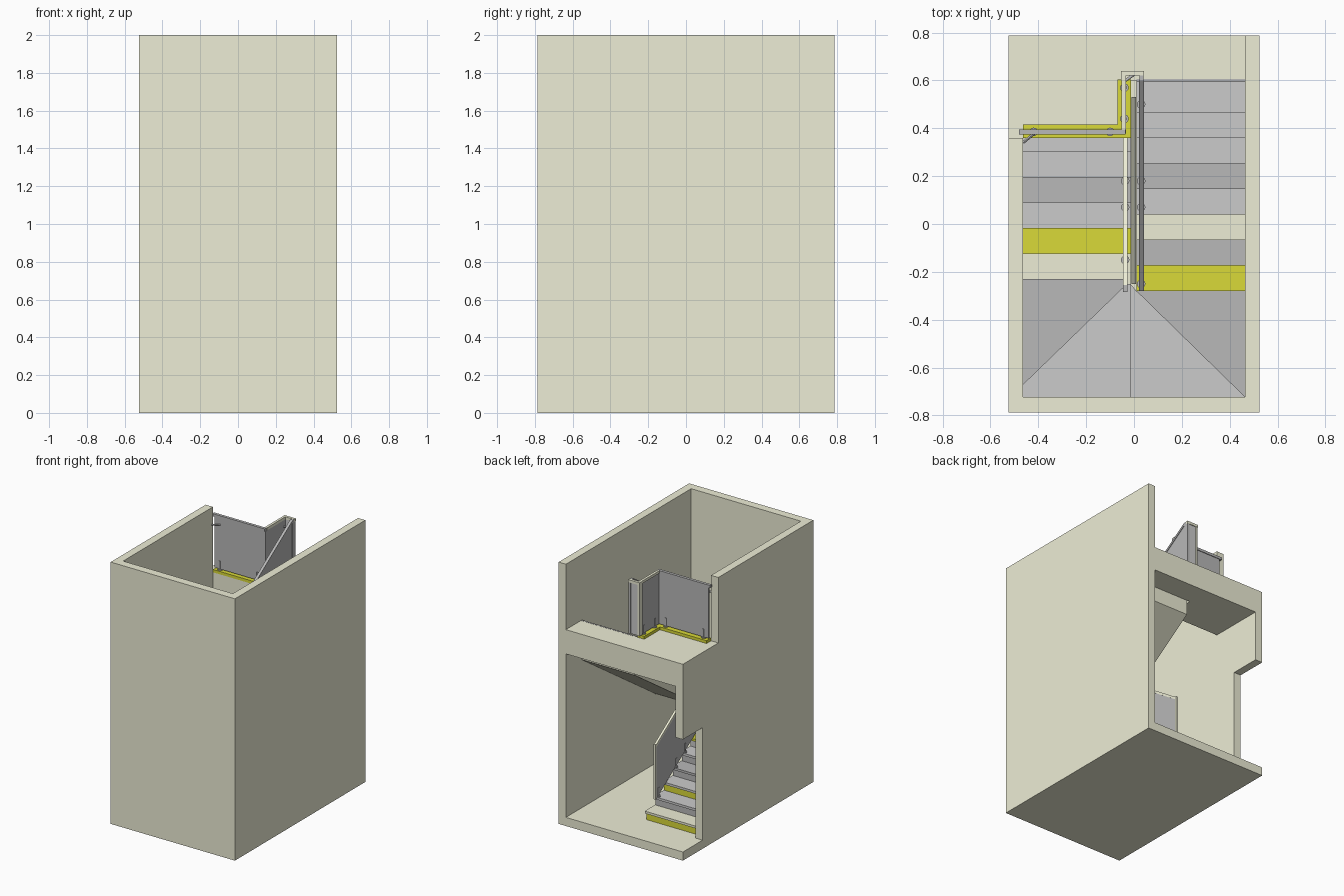
import bpy, bmesh, math
from mathutils import Vector

if "Cube" in bpy.data.objects:
    bpy.data.objects.remove(bpy.data.objects["Cube"])

def mat(name, c):
    m = bpy.data.materials.new(name)
    m.diffuse_color = (*c, 1)
    m.use_nodes = True
    m.node_tree.nodes["Principled BSDF"].inputs["Base Color"].default_value = m.diffuse_color
    return m

CREAM = mat("cream", (.85, .85, .67))
YELLOW = mat("yellow", (.70, .70, .04))
DARK = mat("dark_grey", (.48, .48, .48))
LIGHT = mat("light_grey", (.69, .69, .69))

def prism(name, pts, axis, lo, hi, m):
    """Extrude a 2D outline: axis x uses (y,z), axis y uses (x,z), axis z uses (x,y)."""
    place = {'x': lambda a, b, t: (t, a, b), 'y': lambda a, b, t: (a, t, b),
             'z': lambda a, b, t: (a, b, t)}[axis]
    bm = bmesh.new()
    f = bm.faces.new([bm.verts.new(place(a, b, lo)) for a, b in pts])
    ext = bmesh.ops.extrude_face_region(bm, geom=[f])
    vs = [v for v in ext['geom'] if isinstance(v, bmesh.types.BMVert)]
    bmesh.ops.translate(bm, verts=vs, vec=Vector(place(0, 0, hi - lo)))
    bmesh.ops.recalc_face_normals(bm, faces=bm.faces)
    me = bpy.data.meshes.new(name)
    bm.to_mesh(me)
    bm.free()
    ob = bpy.data.objects.new(name, me)
    me.materials.append(m)
    bpy.context.collection.objects.link(ob)
    return ob

def box(name, x0, x1, y0, y1, z0, z1, m):
    return prism(name, [(x0, y0), (x1, y0), (x1, y1), (x0, y1)], 'z', z0, z1, m)

def rod(name, p, q, r, m):
    p, q = Vector(p), Vector(q)
    bpy.ops.mesh.primitive_cylinder_add(vertices=12, radius=r, depth=(q - p).length, location=(p + q) / 2)
    ob = bpy.context.object
    ob.name = name
    ob.rotation_mode = 'QUATERNION'
    ob.rotation_quaternion = (q - p).to_track_quat('Z', 'Y')
    ob.data.materials.append(m)
    bpy.ops.object.shade_smooth_by_angle()

X, Y, XI, YI = .525, .787, .464, .724
FLOOR, TOP = .066, 1.5
RISE, GO = (TOP - FLOOR) / 20, .1065

# shaft: floor, walls, upper landing
box("floor", -X, X, -Y, Y, 0, FLOOR, CREAM)
box("front_wall", -X, X, -Y, -YI, FLOOR, 2, CREAM)
box("right_wall", XI, X, -YI, Y, FLOOR, 2, CREAM)
prism("left_wall", [(-YI, FLOOR), (.55, FLOOR), (.55, .925), (Y, .925), (Y, TOP), (.36, TOP),
                    (.36, 2), (-YI, 2)], 'x', -X, -XI, CREAM)
prism("upper_landing", [(-XI, .36), (-.012, .36), (-.012, .6), (XI, .6), (XI, Y), (-XI, Y)],
      'z', 1.315, TOP, CREAM)

# straight flights: treads with nosing, risers and a stepped concrete core
def flight(name, x0, x1, start, d, first, colours, risers, last=None):
    n = len(colours)
    core = []
    for i, (c, rc) in enumerate(zip(colours, risers)):
        z = FLOOR + RISE * (first + i)
        y = start + d * GO * i
        ye = last if (last and i == n - 1) else y + d * (GO + .02)
        box(f"{name}_tread_{i+1}", x0, x1, *sorted((y, ye)), z - .018, z, c)
        r0, r1 = y + d * .018, y + d * .034
        box(f"{name}_riser_{i+1}", x0 + .002, x1 - .002, *sorted((r0, r1)), z - RISE, z - .018, rc)
        core += [(r1, z - RISE - .009), (r1, z - .009)]
    end = last or start + d * GO * n
    z_end = FLOOR + RISE * (first + n - 1)
    core.append((end, z_end - .009))
    if first == 1:      # lower flight rests on the floor
        core[0] = (core[0][0], FLOOR)
        core += [(end, z_end - .28), (end + .33, FLOOR)]
    else:               # upper flight has a sloping soffit
        core += [(end, 1.2), (start, 1.2 - (end - start) * RISE / GO)]
    prism(name + "_core", core, 'x', x0 + .004, x1 - .004, CREAM)

L, D, C, W = LIGHT, DARK, CREAM, YELLOW
flight("lower_flight", -XI, -.012, .515, -1, 1, [C, L, L, D, L, W, C], [W, D, W, D, D, L, W])
flight("upper_flight", .01, XI, -.28, 1, 12, [W, D, C, L, D, L, L, L], [D, L, D, W, D, L, D, D], .6)
box("landing_riser", .01, XI, .594, .606, TOP - RISE, TOP + .001, DARK)

# winder treads around the turn
winders = [
    ([(-XI, -.23), (-.03, -.23), (-.03, -.25), (-XI, -.67)], DARK),
    ([(-.03, -.25), (-XI, -.67), (-XI, -YI), (-.015, -YI), (-.015, -.25)], LIGHT),
    ([(-.015, -.25), (-.015, -YI), (XI, -YI), (.01, -.28)], LIGHT),
    ([(.01, -.28), (XI, -YI), (XI, -.28)], DARK)]
for i, (pts, c) in enumerate(winders):
    z = FLOOR + RISE * (8 + i)
    prism(f"winder_tread_{i+1}", pts, 'z', z - .018, z, c)
    prism(f"winder_core_{i+1}", pts, 'z', z - .25, z - .018, CREAM)

# nosing lines used to place the sloped railings
SL = RISE / GO
low = lambda y: FLOOR + RISE + SL * (.515 - y)
up = lambda y: FLOOR + 12 * RISE + SL * (y + .28)

def sloped(name, line, y0, y1, b, t, x0, x1, m):
    prism(name, [(y0, line(y0) + b), (y1, line(y1) + b), (y1, line(y1) + t), (y0, line(y0) + t)],
          'x', x0, x1, m)

# lower railing
sloped("lower_rail_panel", low, .42, -.25, .0, .40, -.043, -.031, DARK)
sloped("lower_rail_cap", low, .425, -.255, .40, .42, -.046, -.028, CREAM)
box("lower_rail_end_post", -.046, -.028, .42, .432, low(.42), low(.42) + .42, CREAM)
box("lower_rail_top_post", -.046, -.028, -.285, -.25, low(-.25), low(-.25) + .42, DARK)

# upper flight railing and its stringer
sloped("upper_rail_panel", up, -.27, .6, .03, .40, .024, .036, DARK)
sloped("upper_rail_cap", up, -.28, .6, .40, .42, .020, .041, DARK)
sloped("upper_stringer", up, -.25, .53, -.12, .0, -.010, .009, CREAM)

# landing guard: panels, caps and the return between the two sides
B, T = 1.53, 1.94
box("guard_panel_side", -.046, -.034, .38, .62, B, T - .02, DARK)
box("guard_panel_front", -XI, -.034, .379, .391, B, T - .02, DARK)
box("guard_cap_side", -.053, -.034, .396, .62, T - .02, T, CREAM)
box("guard_cap_front", -.48, -.036, .374, .396, T - .02, T, DARK)
box("guard_return_cap", -.055, .041, .62, .64, T - .02, T, CREAM)
box("guard_return_panel", -.046, .036, .622, .634, B, T - .02, LIGHT)
for i, x in enumerate((-.054, .022)):
    box(f"guard_return_post_{i+1}", x, x + .018, .6, .638, B, T - .001, CREAM if i == 0 else DARK)

# yellow kerb along the landing edge
prism("landing_kerb", [(-XI, .36), (-.012, .36), (-.012, .605), (-.07, .605), (-.07, .415), (-XI, .415)],
      'z', TOP, TOP + .022, YELLOW)

# floor clamps holding the panels
def clamp(i, x, y, z):
    rod(f"clamp_flange_{i}", (x, y, z), (x, y, z + .008), .018, DARK)
    rod(f"clamp_post_{i}", (x, y, z), (x, y, z + .07), .010, DARK)

spots = [(-.42, .385, TOP + .022), (-.1, .385, TOP + .022), (-.04, .44, TOP + .022), (-.04, .57, TOP + .022)]
spots += [(-.037, y, FLOOR + RISE * (1 + math.floor((.515 - y) / GO))) for y in (.39, .18, .07, -.15)]
spots += [(.03, y, FLOOR + RISE * (12 + math.floor((y + .28) / GO))) for y in (-.25, .07, .18, .5)]
for i, s in enumerate(spots):
    clamp(i + 1, *s)

# small wall brackets
rod("wall_bracket", (-XI, .34, 1.87), (-.415, .38, 1.87), .006, DARK)
rod("return_bracket", (-.035, .6, 1.87), (.0, .625, 1.87), .006, DARK)
